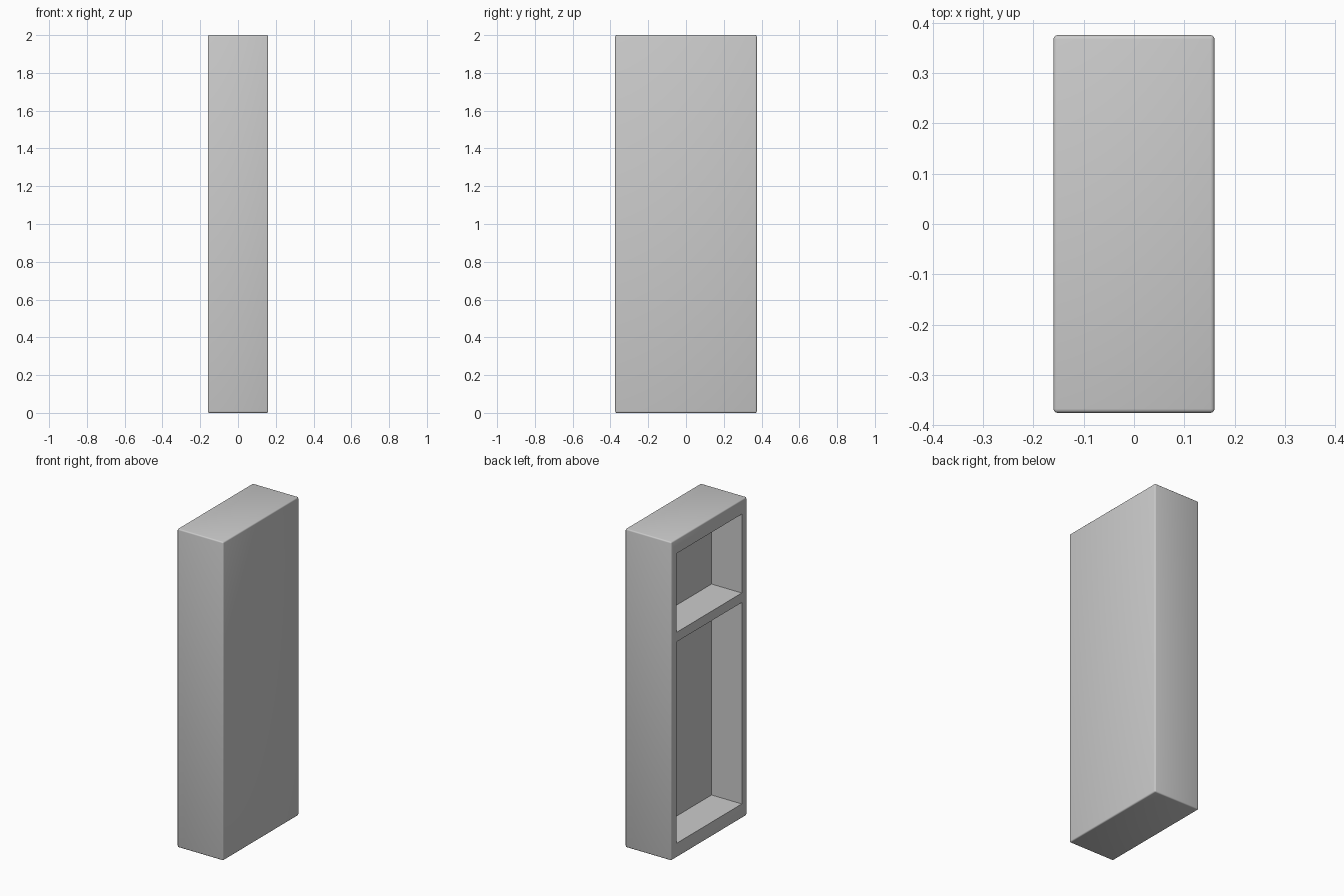
import bpy

if "Cube" in bpy.data.objects:
    bpy.data.objects.remove(bpy.data.objects["Cube"])

D, W, H = 0.32, 0.75, 2.0      # depth (x), width (y), height (z)
BACK = 0.05                    # x position of the inner back wall
SIDE, END = 0.05, 0.09         # frame widths
SHELF_LOW, SHELF_TOP = 1.355, 1.415


def box(name, lo, hi):
    size = [b - a for a, b in zip(lo, hi)]
    mid = [(a + b) / 2 for a, b in zip(lo, hi)]
    bpy.ops.mesh.primitive_cube_add(size=1, location=mid)
    ob = bpy.context.object
    ob.name = name
    ob.scale = size
    bpy.ops.object.transform_apply(location=False, rotation=False, scale=True)
    return ob


# Cabinet body with softly rounded outer edges
body = box("cabinet_body", (-D / 2, -W / 2, 0), (D / 2, W / 2, H))
bevel = body.modifiers.new("soft_edges", 'BEVEL')
bevel.width = 0.008
bevel.segments = 3

# Two compartments open on the -x side, leaving the shelf between them
for name, z0, z1 in (("lower", END, SHELF_LOW), ("upper", SHELF_TOP, H - END)):
    cutter = box(name + "_compartment_cutter",
                 (-D / 2 - 0.1, -W / 2 + SIDE, z0), (BACK, W / 2 - SIDE, z1))
    cutter.hide_render = True
    cutter.hide_set(True)
    cut = body.modifiers.new(name + "_compartment", 'BOOLEAN')
    cut.operation = 'DIFFERENCE'
    cut.solver = 'EXACT'
    cut.object = cutter

# Apply the cuts and remove the helpers
bpy.ops.object.select_all(action='DESELECT')
bpy.context.view_layer.objects.active = body
body.select_set(True)
for mod in list(body.modifiers):
    bpy.ops.object.modifier_apply(modifier=mod.name)
for ob in list(bpy.data.objects):
    if ob.name.endswith("_cutter"):
        bpy.data.objects.remove(ob)
bpy.ops.object.shade_smooth_by_angle()
